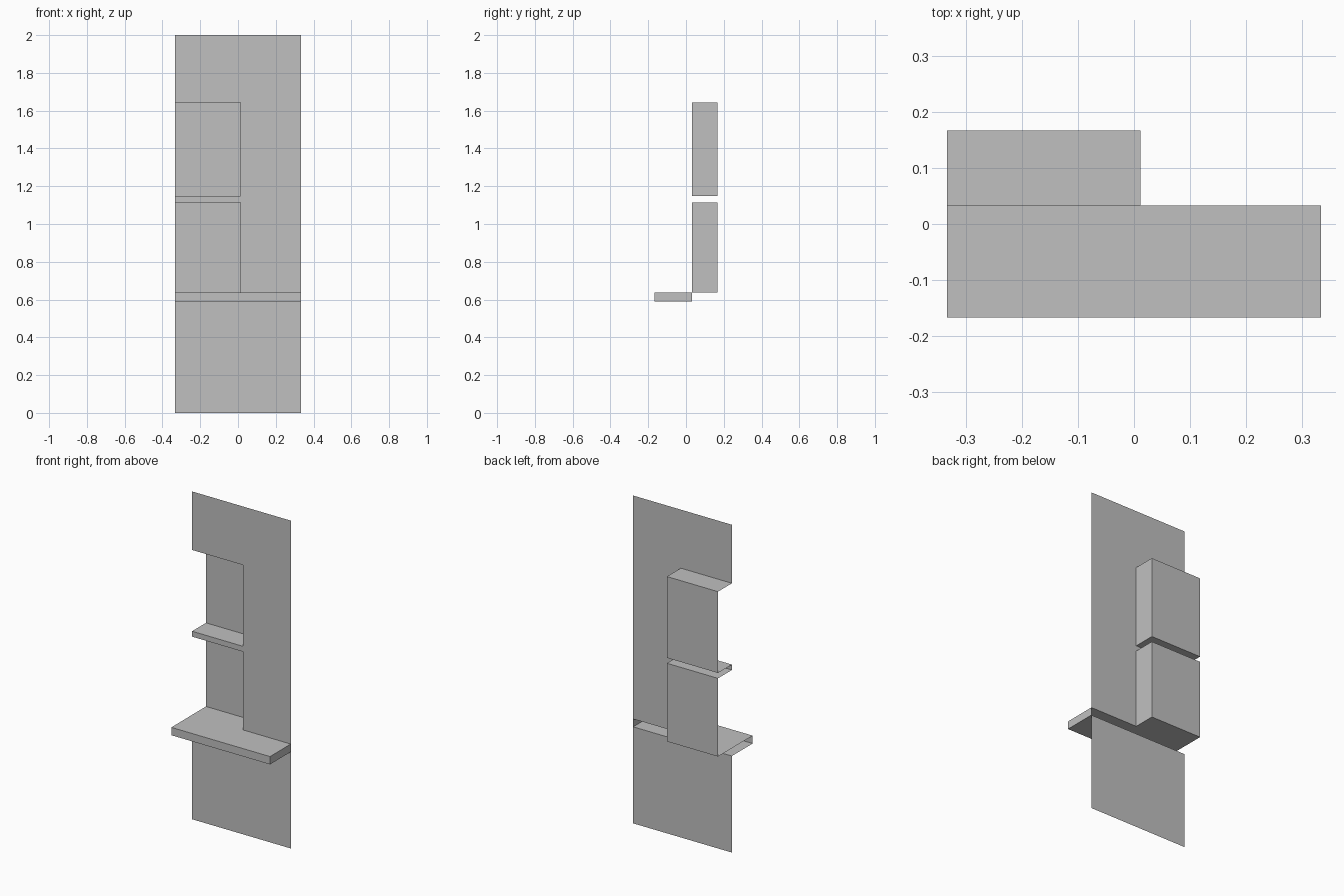
import bpy
import bmesh

cube = bpy.data.objects.get("Cube")
if cube:
    bpy.data.objects.remove(cube, do_unlink=True)

# Main dimensions
LEFT, EDGE, RIGHT = -0.333, 0.012, 0.333      # alcoves span LEFT to EDGE
FRONT, WALL, BACK = -0.167, 0.033, 0.167      # sill front, wall plane, alcove back
SILL_LOW, SILL_TOP = 0.589, 0.637
SHELF_LOW, SHELF_TOP = 1.114, 1.147
ALCOVE_TOP, TOP = 1.643, 2.0

plaster = bpy.data.materials.new("plain grey")
plaster.use_nodes = True
grey = (0.53, 0.53, 0.53, 1)
plaster.diffuse_color = grey
plaster.node_tree.nodes["Principled BSDF"].inputs["Base Color"].default_value = grey


def sweep(bm, profile, x0, x1, cap=False):
    """Sweep an open (y, z) profile along x, optionally closing the x1 end."""
    start = [bm.verts.new((x0, y, z)) for y, z in profile]
    end = [bm.verts.new((x1, y, z)) for y, z in profile]
    for i in range(len(profile) - 1):
        bm.faces.new((start[i], end[i], end[i + 1], start[i + 1]))
    if cap:
        bm.faces.new(end[::-1])


def make_part(name, *sweeps):
    bm = bmesh.new()
    for args in sweeps:
        sweep(bm, *args)
    bmesh.ops.remove_doubles(bm, verts=bm.verts, dist=0.0001)
    mesh = bpy.data.meshes.new(name)
    bm.to_mesh(mesh)
    bm.free()
    mesh.materials.append(plaster)
    obj = bpy.data.objects.new(name, mesh)
    bpy.context.collection.objects.link(obj)


def upright(low, high):
    return [(WALL, low), (WALL, high)]


def channel(y, low, high):
    return [(WALL, low), (y, low), (y, high), (WALL, high)]


# Thin wall sheets around the openings
make_part("lower_wall", (upright(0, SILL_LOW), LEFT, RIGHT))
make_part("upper_wall",
          (upright(SILL_TOP, ALCOVE_TOP), EDGE, RIGHT),
          (upright(ALCOVE_TOP, TOP), LEFT, EDGE),
          (upright(ALCOVE_TOP, TOP), EDGE, RIGHT))
make_part("shelf_edge", (upright(SHELF_LOW, SHELF_TOP), LEFT, EDGE))

# Hollow sill, open at the back and at one end
make_part("sill", (channel(FRONT, SILL_LOW, SILL_TOP), LEFT, RIGHT, True))

# Recessed alcoves, open at the front and at one end
for name, low, high in (("lower_alcove", SILL_TOP, SHELF_LOW),
                        ("upper_alcove", SHELF_TOP, ALCOVE_TOP)):
    make_part(name, (channel(BACK, low, high), LEFT, EDGE, True))
